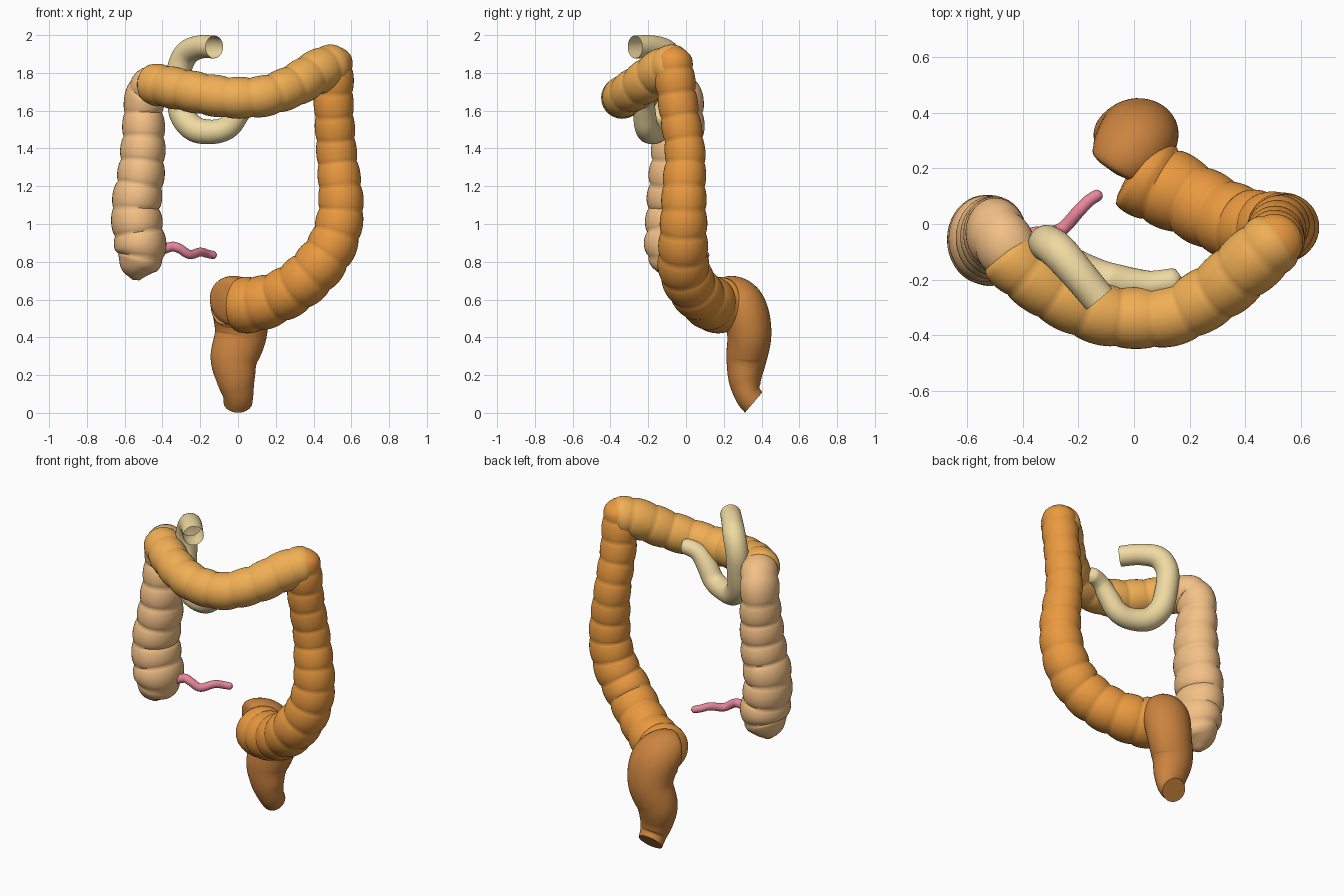
import bpy, bmesh, math
from mathutils import Vector

SIDES = 40


def spline(pts, n=24):
    """Catmull-Rom through (x, y, z, r) points, returned as 4D samples."""
    v = [Vector(p) for p in pts]
    v = [2 * v[0] - v[1]] + v + [2 * v[-1] - v[-2]]
    out = []
    for i in range(1, len(v) - 2):
        a, b, c, d = v[i - 1:i + 3]
        for k in range(n):
            t = k / n
            out.append(0.5 * (2 * b + (c - a) * t + (2 * a - 5 * b + 4 * c - d) * t * t
                              + (3 * b - 3 * c + d - a) * t ** 3))
    return out + [v[-2]]


def resample(samples, count):
    """Even spacing along the arc length."""
    lens = [0.0]
    for a, b in zip(samples, samples[1:]):
        lens.append(lens[-1] + (b.xyz - a.xyz).length)
    out, j = [], 0
    for i in range(count + 1):
        s = lens[-1] * i / count
        while j < len(lens) - 2 and lens[j + 1] < s:
            j += 1
        f = (s - lens[j]) / max(lens[j + 1] - lens[j], 1e-9)
        out.append(samples[j].lerp(samples[j + 1], min(f, 1)))
    return out, lens[-1]


def tube(name, color, pts, pouches=0, depth=0.0, squash=1.0, start=0.0, end=0.0,
         open_start=False, end_dir=None):
    """Swept tube; pouches adds creased bulges, start/end are rounding lengths."""
    count = pouches * 10 if pouches else 64
    rings, length = resample(spline(pts), count)
    bm = bmesh.new()
    loops, normal, last = [], None, None
    for i, p in enumerate(rings):
        c = p.xyz
        t = (rings[min(i + 1, count)].xyz - rings[max(i - 1, 0)].xyz).normalized()
        if end_dir and i > count - 8:
            t = t.lerp(Vector(end_dir).normalized(), (i - count + 8) / 8).normalized()
        if normal is None:
            normal = t.orthogonal().normalized()
        else:
            normal = last.rotation_difference(t) @ normal
        normal = (normal - t * normal.dot(t)).normalized()
        last, side = t, t.cross(normal)
        r, s = p.w, length * i / count
        if pouches:
            r *= 1 - depth * (1 - abs(math.sin(math.pi * i / 10)) ** 0.65)
        for cap, dist in ((start, s), (end, length - s)):
            if cap and dist < cap:
                r *= max(0.08, math.sqrt(max(0, 1 - (1 - dist / cap) ** 2)))
        ring = []
        for k in range(SIDES):
            a = 2 * math.pi * k / SIDES
            o = (normal * math.cos(a) + side * math.sin(a)) * r
            o.y *= squash
            ring.append(bm.verts.new(c + o))
        loops.append(ring)
    for a, b in zip(loops, loops[1:]):
        for k in range(SIDES):
            n = (k + 1) % SIDES
            bm.faces.new((a[k], a[n], b[n], b[k]))
    if not open_start:
        bm.faces.new(loops[0][::-1])
    bm.faces.new(loops[-1])
    bmesh.ops.recalc_face_normals(bm, faces=bm.faces)
    me = bpy.data.meshes.new(name)
    bm.to_mesh(me)
    bm.free()
    ob = bpy.data.objects.new(name, me)
    bpy.context.collection.objects.link(ob)
    mat = bpy.data.materials.new(name + "_color")
    mat.diffuse_color = (*color, 1)
    me.materials.append(mat)
    bpy.ops.object.select_all(action='DESELECT')
    ob.select_set(True)
    bpy.context.view_layer.objects.active = ob
    bpy.ops.object.shade_smooth_by_angle(angle=math.radians(60))
    return ob


# cecum and ascending colon
tube("ascending_colon", (0.90, 0.53, 0.24), [
    (-0.54, -0.06, 0.703, 0.02), (-0.535, -0.06, 0.76, 0.09), (-0.515, -0.06, 0.86, 0.136),
    (-0.54, -0.055, 1.07, 0.134), (-0.515, -0.05, 1.25, 0.127), (-0.50, -0.04, 1.46, 0.117),
    (-0.50, -0.03, 1.62, 0.108), (-0.475, -0.06, 1.72, 0.108), (-0.41, -0.15, 1.74, 0.09)],
    pouches=9, depth=0.10, squash=1.18)

# transverse colon
tube("transverse_colon", (0.88, 0.43, 0.09), [
    (-0.48, -0.085, 1.74, 0.103), (-0.415, -0.15, 1.735, 0.112), (-0.28, -0.25, 1.708, 0.111),
    (-0.13, -0.32, 1.68, 0.111), (0.0, -0.338, 1.668, 0.111), (0.15, -0.325, 1.68, 0.110),
    (0.30, -0.24, 1.735, 0.114), (0.40, -0.155, 1.795, 0.118), (0.49, -0.075, 1.835, 0.117),
    (0.56, -0.01, 1.84, 0.09)],
    pouches=10, depth=0.07, start=0.04, end=0.08)

# descending and sigmoid colon
tube("descending_colon", (0.82, 0.32, 0.05), [
    (0.50, -0.065, 1.945, 0.08), (0.505, -0.065, 1.83, 0.106), (0.507, -0.04, 1.62, 0.106),
    (0.522, -0.005, 1.38, 0.108), (0.54, -0.01, 1.20, 0.117), (0.543, -0.012, 1.05, 0.124),
    (0.50, -0.015, 0.89, 0.132), (0.41, -0.01, 0.76, 0.138), (0.30, 0.035, 0.663, 0.138),
    (0.19, 0.095, 0.603, 0.14), (0.08, 0.15, 0.573, 0.15), (-0.01, 0.205, 0.573, 0.147)],
    pouches=14, depth=0.08, start=0.07, end=0.03)

# rectum with slanted lower end
tube("rectum", (0.60, 0.23, 0.05), [
    (-0.065, 0.18, 0.588, 0.11), (-0.025, 0.24, 0.59, 0.138), (0.01, 0.305, 0.54, 0.146),
    (0.015, 0.335, 0.42, 0.138), (-0.02, 0.32, 0.29, 0.126), (-0.012, 0.312, 0.18, 0.103),
    (0.0, 0.328, 0.10, 0.082), (0.0, 0.358, 0.055, 0.076)],
    squash=0.85, start=0.03, end_dir=(0, 0.7, -0.7))

# duodenum, open at its upper end
tube("duodenum", (0.87, 0.70, 0.36), [
    (-0.125, -0.27, 1.937, 0.06), (-0.20, -0.18, 1.937, 0.062), (-0.27, -0.10, 1.905, 0.066),
    (-0.31, -0.07, 1.82, 0.066), (-0.312, -0.08, 1.70, 0.066), (-0.295, -0.11, 1.58, 0.068),
    (-0.23, -0.15, 1.503, 0.068), (-0.13, -0.19, 1.488, 0.064), (-0.05, -0.21, 1.515, 0.062),
    (0.005, -0.22, 1.59, 0.06), (0.06, -0.22, 1.655, 0.052), (0.12, -0.21, 1.68, 0.048),
    (0.175, -0.20, 1.68, 0.046)],
    open_start=True, end=0.03)

# appendix
tube("appendix", (0.80, 0.24, 0.33), [
    (-0.41, -0.05, 0.86, 0.026), (-0.35, -0.035, 0.88, 0.026), (-0.31, -0.035, 0.87, 0.025),
    (-0.255, -0.015, 0.838, 0.024), (-0.20, 0.045, 0.852, 0.023), (-0.16, 0.085, 0.842, 0.022),
    (-0.115, 0.112, 0.832, 0.021)],
    end=0.02)
